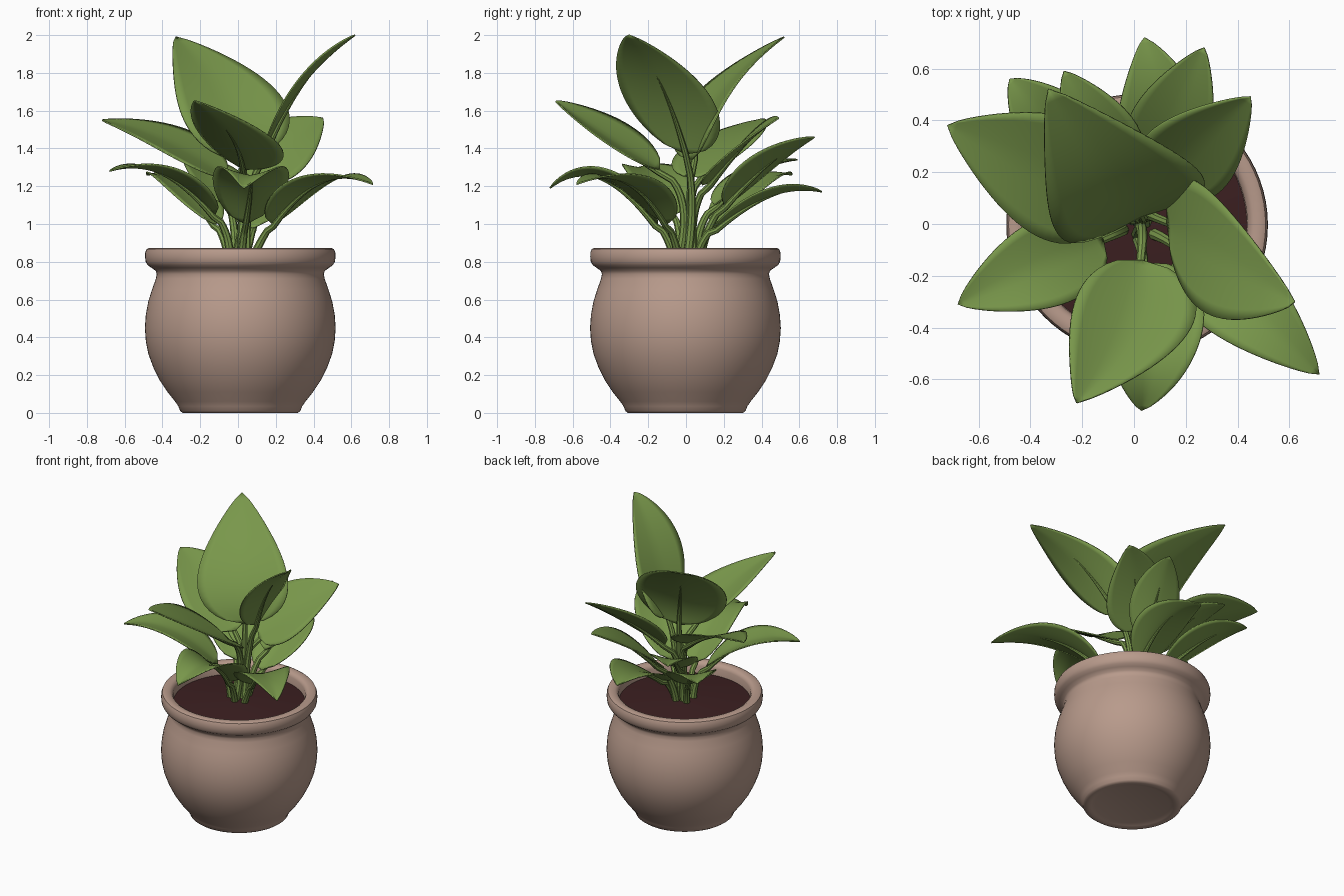
import bpy, bmesh, math
from mathutils import Vector

if "Cube" in bpy.data.objects:
    bpy.data.objects.remove(bpy.data.objects["Cube"])


def material(name, rgb):
    m = bpy.data.materials.new(name)
    m.diffuse_color = (*rgb, 1)
    m.use_nodes = True
    m.node_tree.nodes["Principled BSDF"].inputs["Base Color"].default_value = m.diffuse_color
    return m


CLAY = material("dusty pink clay", (0.48, 0.325, 0.26))
SOIL = material("dark soil", (0.045, 0.014, 0.015))
GREEN = material("leaf green", (0.19, 0.31, 0.07))


def make(name, verts, faces, mat, angle=40):
    me = bpy.data.meshes.new(name)
    me.from_pydata(verts, [], faces)
    bm = bmesh.new()
    bm.from_mesh(me)
    bmesh.ops.remove_doubles(bm, verts=bm.verts, dist=1e-5)
    bmesh.ops.recalc_face_normals(bm, faces=bm.faces)
    bm.to_mesh(me)
    bm.free()
    me.materials.append(mat)
    ob = bpy.data.objects.new(name, me)
    bpy.context.collection.objects.link(ob)
    bpy.ops.object.select_all(action='DESELECT')
    ob.select_set(True)
    bpy.context.view_layer.objects.active = ob
    bpy.ops.object.shade_smooth_by_angle(angle=math.radians(angle))
    return ob


def lathe(name, profile, mat, cx=0.012, cy=-0.003, n=72):
    verts, faces = [], []
    for r, z in profile:
        for i in range(n):
            a = 2 * math.pi * i / n
            verts.append((cx + r * math.cos(a), cy + r * math.sin(a), z))
    for k in range(len(profile) - 1):
        for i in range(n):
            j = (i + 1) % n
            faces.append((k*n + i, k*n + j, (k+1)*n + j, (k+1)*n + i))
    return make(name, verts, faces, mat)


def bezier(a, c, b, t):
    return a * (1 - t)**2 + c * 2 * t * (1 - t) + b * t * t


def tube(name, pts, radii, n=8):
    verts, faces = [], []
    for k, p in enumerate(pts):
        tan = (pts[min(k+1, len(pts)-1)] - pts[max(k-1, 0)]).normalized()
        u = tan.orthogonal() if k == 0 else u - tan * u.dot(tan)
        u.normalize()
        v = tan.cross(u)
        for i in range(n):
            a = 2 * math.pi * i / n
            verts.append(p + (u * math.cos(a) + v * math.sin(a)) * radii[k])
    for k in range(len(pts) - 1):
        for i in range(n):
            j = (i + 1) % n
            faces.append((k*n + i, k*n + j, (k+1)*n + j, (k+1)*n + i))
    faces += [tuple(range(n)), tuple(range((len(pts)-1)*n, len(pts)*n))]
    return make(name, verts, faces, GREEN)


def leaf(name, base, mid, tip, half_width, side=None, fold=0.18):
    """Ovate blade through base, mid and tip, with its stalk down to the soil."""
    b, m, p = Vector(base), Vector(mid), Vector(tip)
    c = m * 2 - (b + p) / 2
    side = Vector(side) if side else (p - b).cross(Vector((0, 0, 1)))
    side.normalize()
    rows, half = 24, 5
    verts, faces, rib, rib_r = [], [], [], []
    for k in range(rows + 1):
        t = k / rows
        o = bezier(b, c, p, t)
        tan = ((c - b) * (1 - t) + (p - c) * t).normalized()
        nor = side.cross(tan).normalized()
        if nor.z < 0:
            nor = -nor
        w = half_width * max(math.sin(math.pi * t**0.68), 0)**0.8 + 0.001
        for i in range(-half, half + 1):
            s = i / half
            verts.append(o + side * (s * w) + nor * (fold * w * abs(s)**1.4))
        if t < 0.6:
            r = 0.015 * (1 - t / 0.6) + 0.002
            rib.append(o - nor * r)
            rib_r.append(r)
    q = 2 * half + 1
    for k in range(rows):
        for i in range(q - 1):
            faces.append((k*q + i, k*q + i + 1, (k+1)*q + i + 1, (k+1)*q + i))
    blade = make(name, verts, faces, GREEN)
    mod = blade.modifiers.new("thickness", 'SOLIDIFY')
    mod.thickness = 0.008
    mod.offset = 0
    # stalk and midrib
    root = Vector((b.x * 0.35, b.y * 0.35, 0.78))
    ctrl = b - (c - b).normalized() * (b - root).length * 0.45
    stalk = [bezier(root, ctrl, b, i / 10) for i in range(9)]
    radii = [0.024 - 0.007 * i / 10 for i in range(9)]
    tube(name + "_stalk", stalk + rib, radii + rib_r)


# Pot: foot, round belly, neck, thick rolled rim and inner wall
lathe("pot", [(0, 0.012), (0.24, 0.012), (0.265, 0.004), (0.28, 0), (0.305, 0), (0.318, 0.01),
              (0.328, 0.035), (0.345, 0.06), (0.385, 0.11), (0.425, 0.17), (0.46, 0.24),
              (0.486, 0.31), (0.50, 0.38), (0.505, 0.45), (0.50, 0.52), (0.487, 0.59),
              (0.468, 0.65), (0.447, 0.71), (0.442, 0.735), (0.448, 0.752), (0.47, 0.768),
              (0.49, 0.782), (0.501, 0.80), (0.504, 0.825), (0.503, 0.85), (0.496, 0.867),
              (0.482, 0.874), (0.45, 0.872), (0.434, 0.862), (0.426, 0.845), (0.423, 0.78),
              (0.42, 0.72)], CLAY)
# Soil, slightly mounded
lathe("soil", [(0, 0.825), (0.1, 0.823), (0.25, 0.812), (0.38, 0.80), (0.43, 0.795)], SOIL)

# Tall upper leaves
leaf("leaf_top_back", (.03, .03, 1.34), (-.07, .16, 1.67), (-.33, .52, 1.99), .30, (.92, .38, .08), .1)
leaf("leaf_top_right", (.13, 0, 1.37), (.34, -.13, 1.735), (.62, -.30, 2.0), .255, (-.06, .97, -.17), .08)
# Middle ring
leaf("leaf_front_upper", (.03, -.14, 1.29), (-.04, -.43, 1.47), (-.22, -.69, 1.65), .24, (.93, -.15, -.25))
leaf("leaf_left_upper", (-.07, .07, 1.25), (-.38, .22, 1.44), (-.72, .38, 1.55), .24, (.35, .9, .2), .1)
leaf("leaf_right_back", (.08, .12, 1.22), (.25, .31, 1.42), (.45, .49, 1.56), .2, (.75, -.5, -.45), .12)
leaf("leaf_back_upper", (.07, .2, 1.1), (.17, .44, 1.32), (.27, .68, 1.46), .16, (.9, -.35, .2))
leaf("leaf_back_left", (-.05, .15, 1.1), (-.15, .37, 1.27), (-.27, .59, 1.34), .15)
# Low arching ring
leaf("leaf_back_low", (.08, .15, .98), (.10, .45, 1.15), (.04, .72, 1.17), .17, (1, .1, .1))
leaf("leaf_back_left_low", (-.12, .15, 1.0), (-.32, .38, 1.21), (-.48, .56, 1.26), .16)
leaf("leaf_left_low", (-.12, -.06, 1.05), (-.40, -.18, 1.265), (-.68, -.31, 1.28), .17)
leaf("leaf_front_low", (.04, -.15, 1.0), (.07, -.45, 1.24), (.03, -.72, 1.19), .20, (1, 0, 0), .3)
leaf("leaf_right_low", (.18, -.1, 1.0), (.44, -.32, 1.22), (.715, -.58, 1.21), .17)
